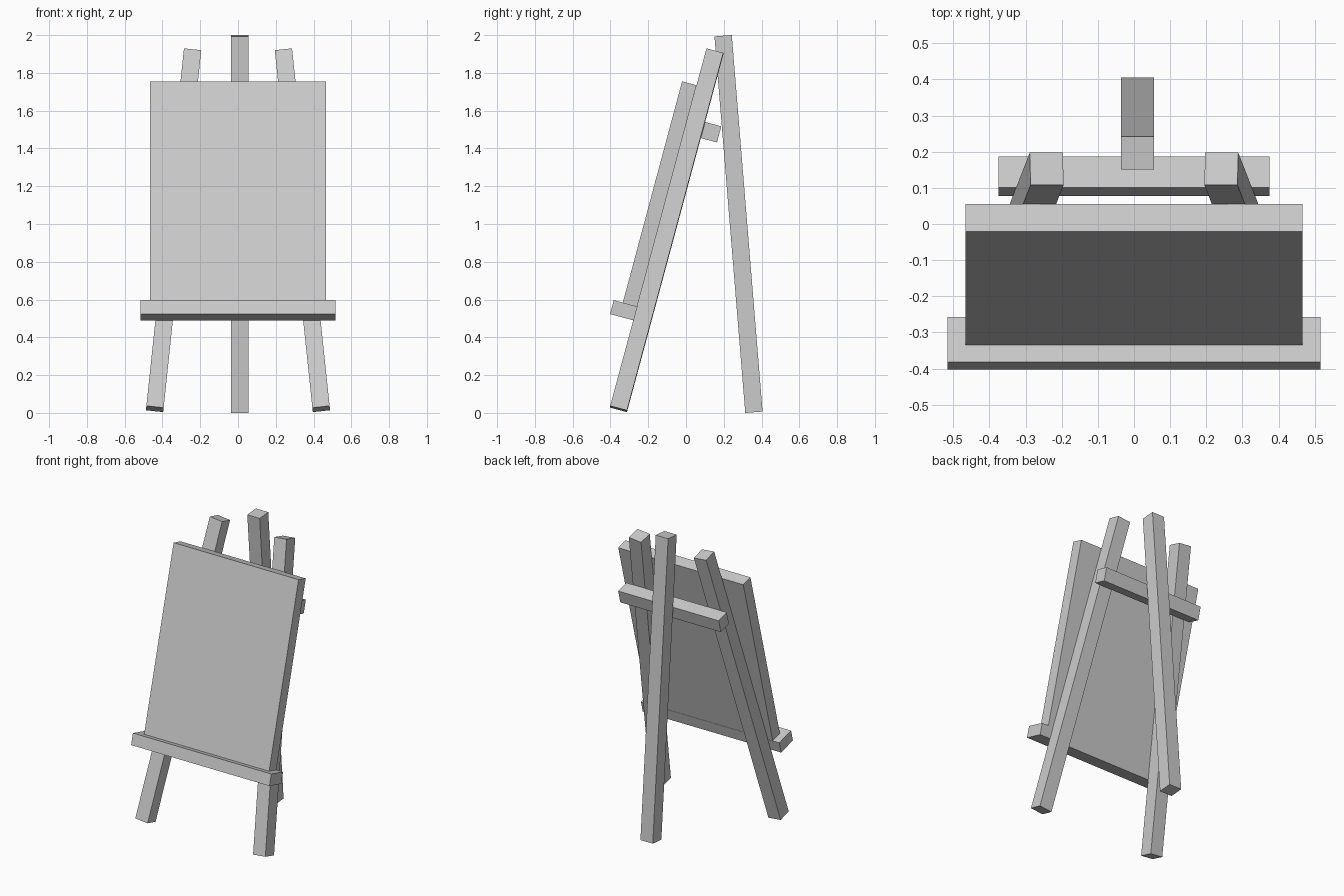
import bpy
from math import radians

if "Cube" in bpy.data.objects:
    bpy.data.objects.remove(bpy.data.objects["Cube"])

LEAN = -15      # backward lean shared by the front frame
W = 0.092       # leg thickness


def bar(name, size, centre, rx, ry=0):
    """Rectangular beam of given size, tilted about x and then y."""
    bpy.ops.mesh.primitive_cube_add(size=1)
    ob = bpy.context.object
    ob.name = ob.data.name = name
    ob.scale = size
    bpy.ops.object.transform_apply(location=False, rotation=False, scale=True)
    ob.location = centre
    ob.rotation_euler = (radians(rx), radians(ry), 0)
    return ob


# Splayed pair of front legs
for side, s in (("left", -1), ("right", 1)):
    bar(f"front_leg_{side}", (W, W, 1.97), (s * 0.341, -0.102, 0.967), LEAN, -6 * s)

# Rear prop leg, leaning forward and slightly off centre
bar("back_leg", (W, W, 2.0), (0.01, 0.278, 1.0), 4.68)

# Canvas board resting on the ledge
bar("canvas", (0.932, 0.079, 1.217), (0, -0.140, 1.157), LEAN)

# Ledge in front of the legs
bar("ledge", (1.032, 0.13, 0.076), (0, -0.3295, 0.543), LEAN)

# Crossbar behind the legs
bar("crossbar", (0.75, 0.089, 0.088), (0, 0.1325, 1.486), LEAN)
